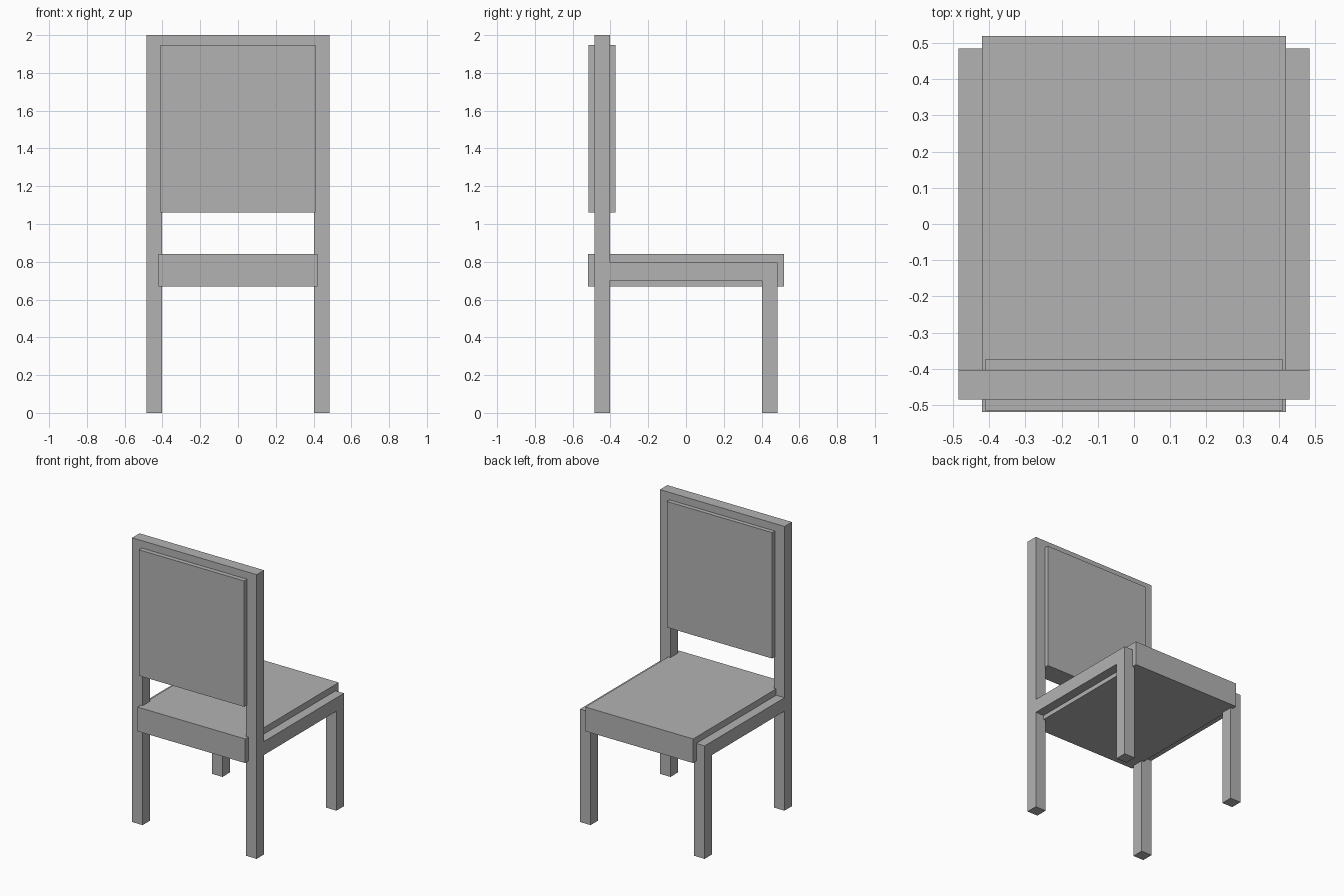
import bpy

cube = bpy.data.objects.get("Cube")
if cube:
    bpy.data.objects.remove(cube, do_unlink=True)

grey = bpy.data.materials.new("plain grey")
grey.use_nodes = True
colour = (0.45, 0.45, 0.45, 1)
grey.diffuse_color = colour
grey.node_tree.nodes["Principled BSDF"].inputs["Base Color"].default_value = colour


def box(name, x, y, z):
    """Add a box from its (low, high) extents along each axis."""
    bpy.ops.mesh.primitive_cube_add(size=1)
    obj = bpy.context.object
    obj.name = name
    centre = [(a + b) / 2 for a, b in (x, y, z)]
    size = [b - a for a, b in (x, y, z)]
    for v in obj.data.vertices:
        v.co = [c + k * s for c, k, s in zip(centre, v.co, size)]
    obj.data.materials.append(grey)
    return obj


INNER, OUTER = 0.403, 0.485   # shared faces of the square legs
SEAT_RAIL_TOP = 0.795
back = (-OUTER, -INNER)
front = (INNER, OUTER)

# Legs and side rails, one set on each side
for side, x in (("right", (-OUTER, -INNER)), ("left", (INNER, OUTER))):
    box(f"{side}_back_post", x, back, (0, 2))
    box(f"{side}_short_leg", x, front, (0, SEAT_RAIL_TOP))
    box(f"{side}_seat_rail", x, (-INNER, INNER), (0.70, SEAT_RAIL_TOP))

# Top rail between the back posts
box("top_rail", (-INNER, INNER), back, (1.918, 2))

# Thick pads for the seat and the backrest
box("seat", (-0.42, 0.42), (-0.52, 0.52), (0.67, 0.84))
box("backrest", (-0.41, 0.41), (-0.517, -0.373), (1.062, 1.948))
